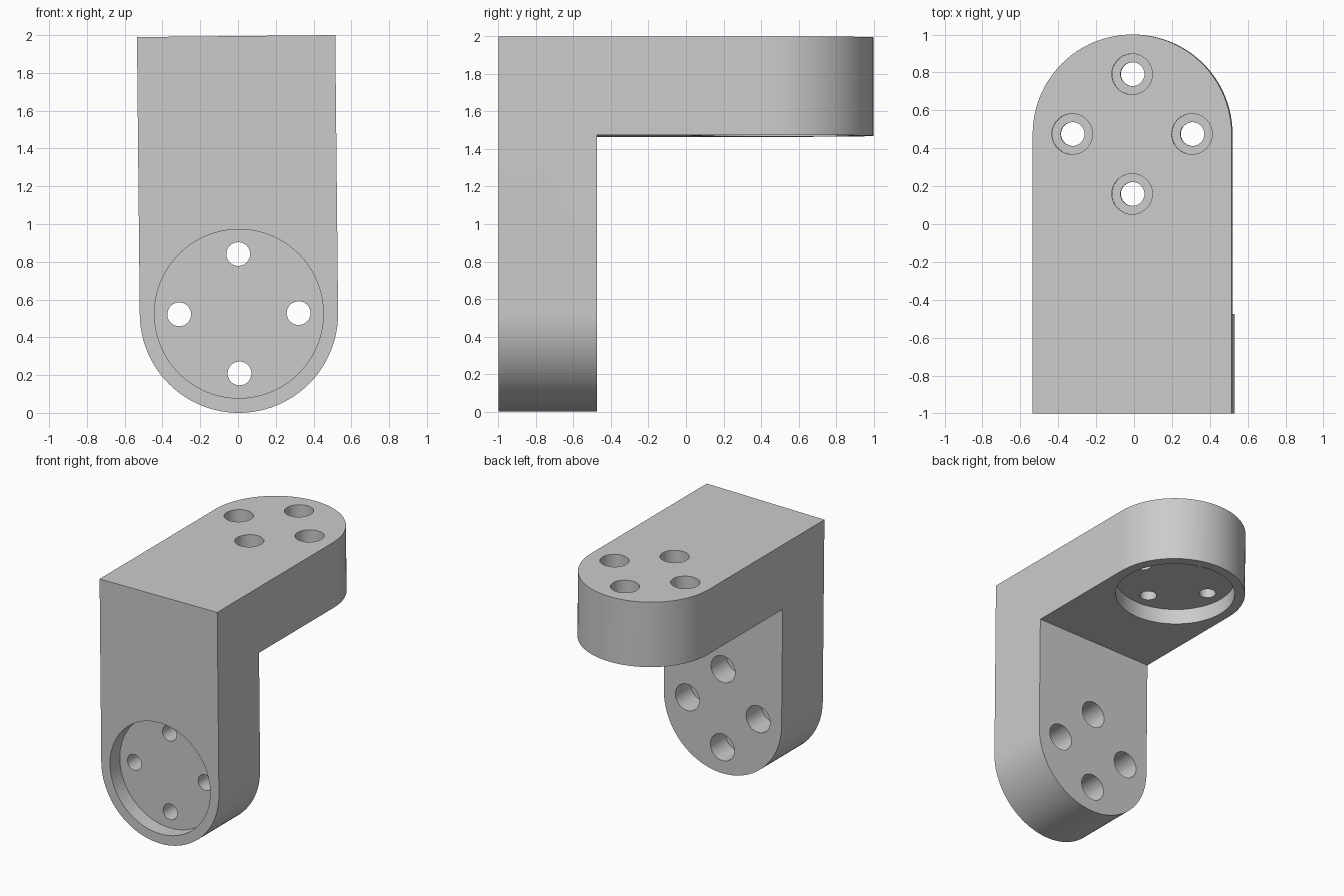
import bpy, bmesh, math
from mathutils import Matrix, Vector

cube = bpy.data.objects.get("Cube")
if cube:
    bpy.data.objects.remove(cube, do_unlink=True)

R = 0.525            # half width, also the wall thickness
TOP = 1.995          # height before the slight lean
RECESS_R, RECESS_D = 0.447, 0.125
BOLT_RING, BOLT_R = 0.316, 0.063
BORE_R, BORE_D = 0.107, 0.2
LEAN = math.radians(0.58)

grey = bpy.data.materials.new("light_grey")
grey.use_nodes = True
colour = (0.6, 0.6, 0.6, 1)
grey.diffuse_color = colour
grey.node_tree.nodes["Principled BSDF"].inputs["Base Color"].default_value = colour


def new_object(name, bm):
    bmesh.ops.recalc_face_normals(bm, faces=bm.faces)
    mesh = bpy.data.meshes.new(name)
    bm.to_mesh(mesh)
    bm.free()
    mesh.materials.append(grey)
    obj = bpy.data.objects.new(name, mesh)
    bpy.context.collection.objects.link(obj)
    return obj


def tongue(name, length, frame):
    """Slab with a round end at the frame's origin and a square end at -length."""
    bm = bmesh.new()
    steps = 48
    outline = [(R, -length)]
    outline += [(R * math.cos(math.pi * i / steps), R * math.sin(math.pi * i / steps))
                for i in range(steps + 1)]
    outline += [(-R, -length)]
    face = bm.faces.new([bm.verts.new((x, y, 0)) for x, y in outline])
    side = bmesh.ops.extrude_face_region(bm, geom=[face])
    moved = [v for v in side["geom"] if isinstance(v, bmesh.types.BMVert)]
    bmesh.ops.translate(bm, verts=moved, vec=(0, 0, R))
    bm.transform(frame)
    return new_object(name, bm)


def cylinder(name, radius, low, high, offset, frame, segments):
    bm = bmesh.new()
    place = Matrix.Translation((offset[0], offset[1], (low + high) / 2))
    bmesh.ops.create_cone(bm, cap_ends=True, segments=segments, radius1=radius,
                          radius2=radius, depth=high - low, matrix=place)
    bm.transform(frame)
    obj = new_object(name, bm)
    obj.hide_render = True
    return obj


def combine(target, tool, operation):
    mod = target.modifiers.new("combine", 'BOOLEAN')
    mod.operation = operation
    mod.solver = 'EXACT'
    mod.object = tool
    bpy.context.view_layer.objects.active = target
    bpy.ops.object.modifier_apply(modifier=mod.name)
    bpy.data.objects.remove(tool, do_unlink=True)


# Local frames: origin at the round end's centre on the recessed face,
# second axis towards the tip, third axis through the slab
arm_frame = Matrix.Translation((0, 2 * R / 2 - 0.05, TOP - R))
leg_frame = Matrix.Translation((0, -1, R)) @ Matrix((
    (1, 0, 0, 0), (0, 0, 1, 0), (0, -1, 0, 0), (0, 0, 0, 1)))

# L-shaped body
bracket = tongue("bracket", TOP - R, leg_frame)
combine(bracket, tongue("arm", 1.2, arm_frame), 'UNION')

# Round recess and four counterbored bolt holes in each end
for frame in (arm_frame, leg_frame):
    combine(bracket, cylinder("recess_cutter", RECESS_R, -0.1, RECESS_D,
                              (0, 0), frame, 96), 'DIFFERENCE')
    for i in range(4):
        angle = i * math.pi / 2
        spot = Vector((math.cos(angle), math.sin(angle))) * BOLT_RING
        combine(bracket, cylinder("bolt_cutter", BOLT_R, 0.05, R + 0.1,
                                  spot, frame, 32), 'DIFFERENCE')
        combine(bracket, cylinder("bore_cutter", BORE_R, R - BORE_D, R + 0.1,
                                  spot, frame, 40), 'DIFFERENCE')

# Slight sideways lean about the middle
middle = Matrix.Translation((0, 0, 1))
bracket.data.transform(middle @ Matrix.Rotation(-LEAN, 4, 'Y') @ middle.inverted())

bpy.ops.object.select_all(action='DESELECT')
bracket.select_set(True)
bpy.context.view_layer.objects.active = bracket
bpy.ops.object.shade_smooth_by_angle(angle=math.radians(30))
